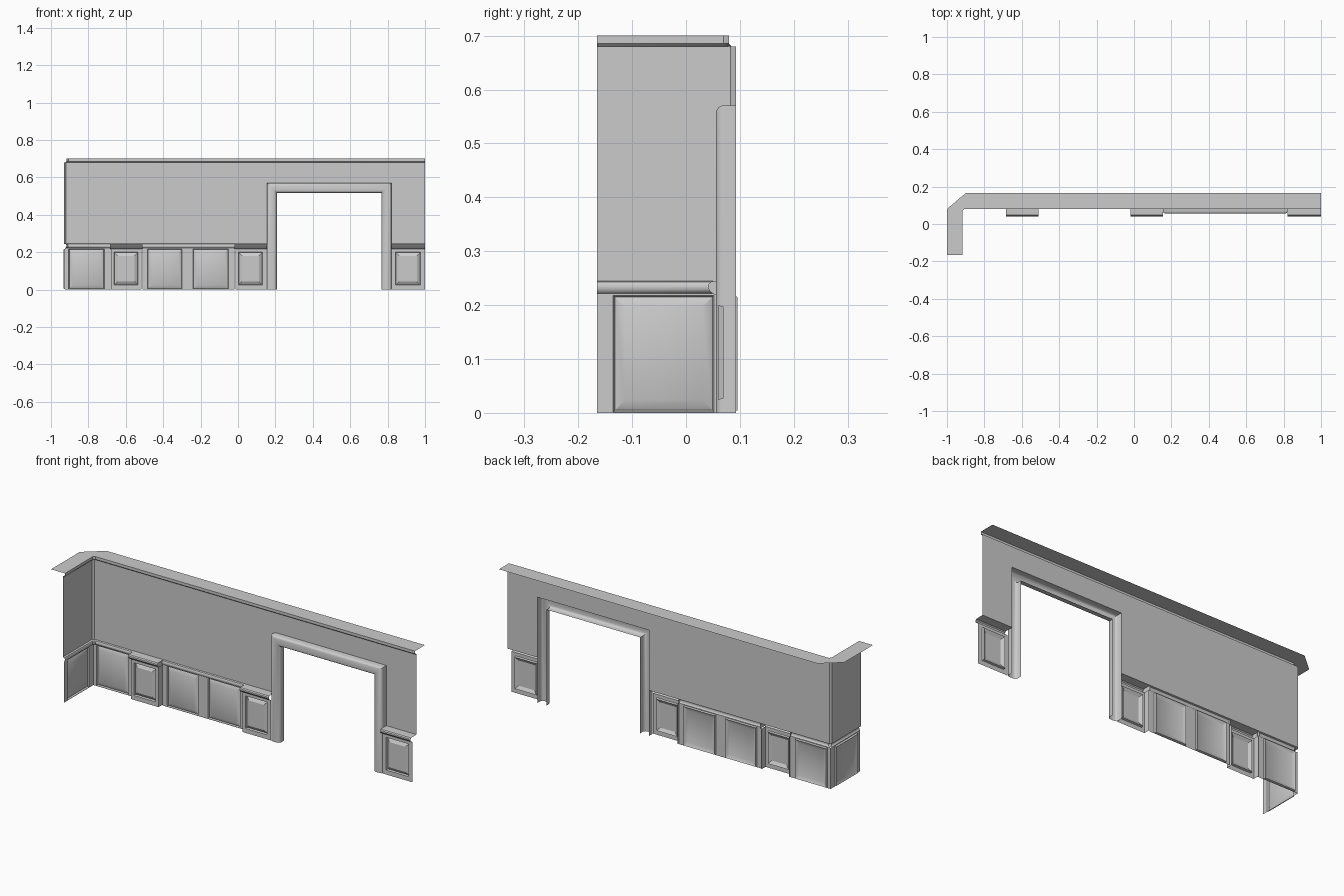
import bpy, bmesh

if "Cube" in bpy.data.objects:
    bpy.data.objects.remove(bpy.data.objects["Cube"])

WX, WY = -0.93, 0.093          # left wall plane (x) and main wall plane (y)
END, RIGHT = -0.165, 1.0       # front end of left wall, right end of main wall


def main_wall(u, z, d):
    return (u, WY - d, z)


def left_wall(u, z, d):
    return (WX + d, u, z)


def finish(name, bm, angle=35):
    bmesh.ops.remove_doubles(bm, verts=bm.verts, dist=0.0002)
    me = bpy.data.meshes.new(name)
    bm.to_mesh(me)
    bm.free()
    ob = bpy.data.objects.new(name, me)
    bpy.context.collection.objects.link(ob)
    bpy.ops.object.select_all(action='DESELECT')
    ob.select_set(True)
    bpy.context.view_layer.objects.active = ob
    bpy.ops.object.shade_smooth_by_angle(angle=angle * 3.14159 / 180)
    return ob


def face(bm, pts):
    return bm.faces.new([bm.verts.new(p) for p in pts])


def loft(bm, rows):
    """Skin successive rows of points with quads."""
    grid = [[bm.verts.new(p) for p in row] for row in rows]
    for a, b in zip(grid, grid[1:]):
        for i in range(len(a) - 1):
            bm.faces.new((a[i], a[i + 1], b[i + 1], b[i]))


def corner_path(d, z, x_end):
    """L-shaped plan line offset d into the room, with a small chamfer."""
    c = 0.01
    return [(WX + d, END, z), (WX + d, WY - c - d, z),
            (WX + c + d, WY - d, z), (x_end, WY - d, z)]


def sweep_l(name, profile, x_end):
    bm = bmesh.new()
    loft(bm, [corner_path(d, z, x_end) for d, z in profile])
    return finish(name, bm)


def panel(name, place, bay, field, d, drop=0.009, slope=0.022):
    """Stiles and rails round a recessed, raised-and-fielded panel."""
    u0, u1, z0, z1 = bay
    a0, a1, b0, b1 = field
    e, s = 0.003, slope

    def ring(a, b, c, f, depth):
        return [place(u, z, depth) for u, z in
                ((a, c), (b, c), (b, f), (a, f), (a, c))]
    bm = bmesh.new()
    core = (a0 + s, a1 - s, b0 + s, b1 - s)
    loft(bm, [ring(u0, u1, z0, z1, d),
              ring(a0, a1, b0, b1, d),
              ring(a0 + e, a1 - e, b0 + e, b1 - e, d - drop),
              ring(*core, d)])
    face(bm, ring(*core, d)[:4])
    return finish(name, bm, 30)


# Upper wall: long stretch round the corner, over the door, right of the door
sweep_l("upper_wall", [(0, 0.245), (0, 0.68)], 0.155)
bm = bmesh.new()
for x0, x1, z0 in ((0.155, 0.82, 0.57), (0.82, RIGHT, 0.245)):
    face(bm, [main_wall(x0, z0, 0), main_wall(x1, z0, 0),
              main_wall(x1, 0.68, 0), main_wall(x0, 0.68, 0)])
finish("wall_around_door", bm)

# Cornice strip and flat wall top
sweep_l("cornice", [(0, 0.68), (0.008, 0.68), (0.013, 0.685), (0.013, 0.70)], RIGHT)
bm = bmesh.new()
inner = corner_path(0.013, 0.70, RIGHT)
outer = [(-1, END, 0.70), (-1, 0.08, 0.70), (-0.9, 0.165, 0.70), (RIGHT, 0.165, 0.70)]
loft(bm, [inner, outer])
finish("wall_top", bm)

# Dado rail
rail = [(0.006, 0.222), (0.010, 0.225), (0.012, 0.231), (0.012, 0.238),
        (0.009, 0.243), (0.0, 0.245)]
sweep_l("dado_rail_left", rail, -0.68)
bm = bmesh.new()
loft(bm, [[main_wall(-0.51, z, d), main_wall(-0.02, z, d)] for d, z in rail])
finish("dado_rail_middle", bm)

# Large dado panels
D = 0.006
panel("side_panel", left_wall, (END, WY - D, 0, 0.222), (-0.135, 0.052, 0.002, 0.218), D)
for i, (u0, u1, a0, a1) in enumerate(((WX + D, -0.68, -0.905, -0.715),
                                      (-0.51, -0.27, -0.485, -0.30),
                                      (-0.27, -0.02, -0.24, -0.05))):
    panel(f"wall_panel_{i}", main_wall, (u0, u1, 0, 0.222), (a0, a1, 0.002, 0.218), D)

# Pilaster blocks: panelled front, sides, rounded ledge
ledge = [(0.033, 0.218), (0.041, 0.220), (0.048, 0.225), (0.052, 0.232),
         (0.051, 0.239), (0.046, 0.244), (0.036, 0.245), (0.0, 0.245)]
for i, (x0, x1) in enumerate(((-0.685, -0.51), (-0.02, 0.155), (0.82, RIGHT))):
    s0 = x0 + (0.006 if i < 2 else 0)
    s1 = x1 - (0.006 if i == 0 else 0)
    F = 0.033
    panel(f"block_panel_{i}", main_wall, (s0, s1, 0, 0.218),
          (x0 + 0.022, x1 - 0.024, 0.024, 0.2), F, 0.010, 0.02)
    bm = bmesh.new()
    loft(bm, [[main_wall(x0, z, d), main_wall(x1, z, d)] for d, z in ledge])
    # ledge ends and block sides, only where they are exposed
    for x, s, shown in ((x0, s0, i < 2), (x1, s1, i == 0)):
        if shown:
            face(bm, [main_wall(x, z, d) for d, z in ledge] + [main_wall(x, 0.218, 0)])
            face(bm, [main_wall(s, 0, 0), main_wall(s, 0, F),
                      main_wall(s, 0.218, F), main_wall(s, 0.218, 0)])
    finish(f"block_ledge_{i}", bm)

# Door surround: moulded profile swept up, across and down
casing = [(0, 0.0), (0, 0.027), (0.003, 0.033), (0.010, 0.037), (0.036, 0.037),
          (0.044, 0.035), (0.050, 0.029), (0.053, 0.022), (0.053, 0.0)]
bm = bmesh.new()
loft(bm, [[main_wall(0.155 + w, 0, d), main_wall(0.155 + w, 0.57 - w, d),
           main_wall(0.82 - w, 0.57 - w, d), main_wall(0.82 - w, 0, d)]
          for w, d in casing])
finish("door_surround", bm)
